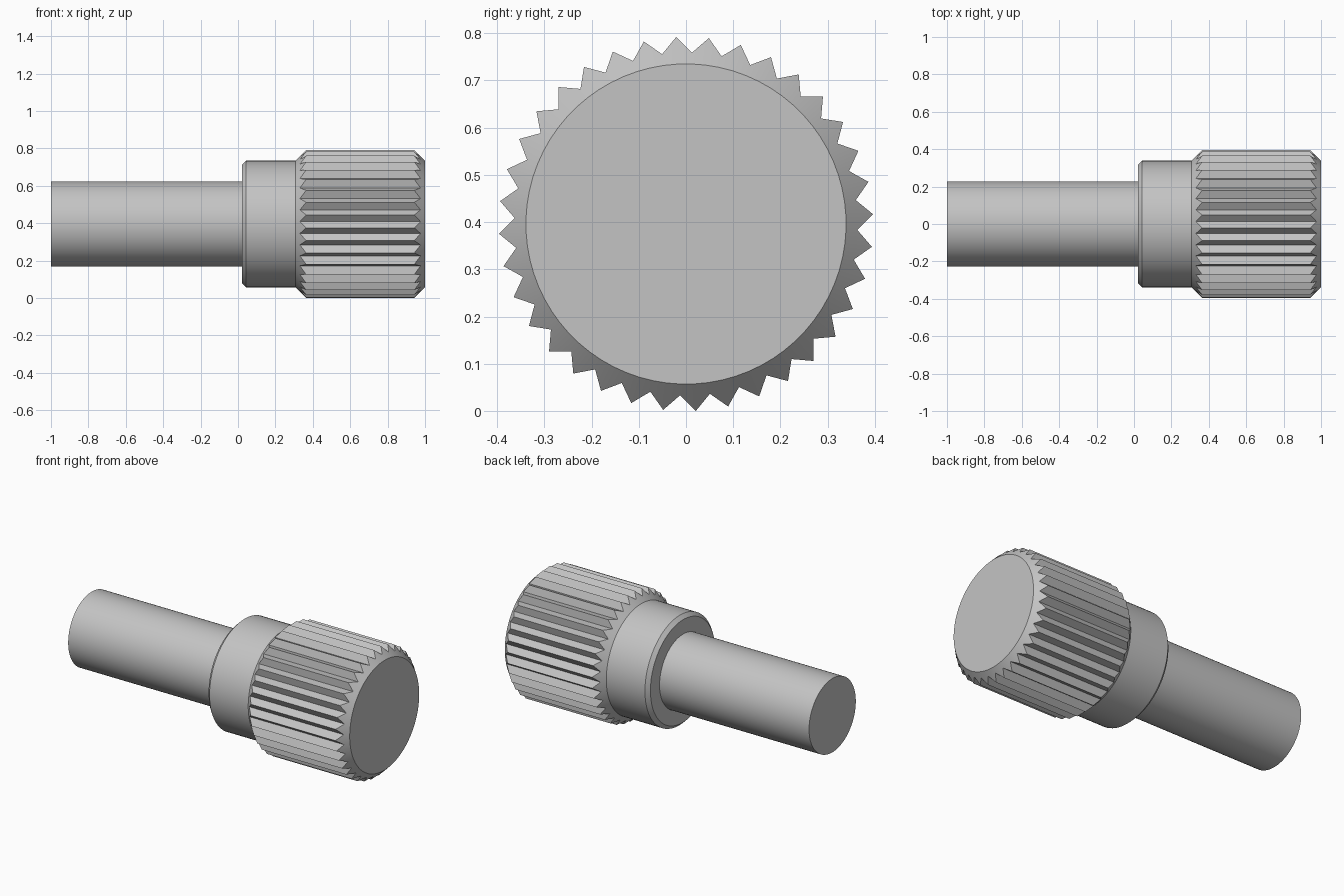
import bpy, bmesh, math

SEGMENTS = 72            # two per tooth
CENTRE_Z = 0.396
TIP_R, VALLEY_R, COLLAR_R, SHAFT_R = 0.3965, 0.363, 0.339, 0.228
HEAD_START, HEAD_END = 0.307, 1.0
START_ANGLE = math.radians(-3)

cube = bpy.data.objects.get("Cube")
if cube:
    bpy.data.objects.remove(cube, do_unlink=True)

steel = bpy.data.materials.new("grey_steel")
steel.use_nodes = True
COLOUR = (0.55, 0.55, 0.55, 1)
steel.diffuse_color = COLOUR
steel.node_tree.nodes["Principled BSDF"].inputs["Base Color"].default_value = COLOUR


def build(name, rings, cap_start=False, cap_end=False):
    """Skin rings lying along x; each ring is a function: index -> (x, radius)."""
    bm = bmesh.new()
    loops = []
    for ring in rings:
        loop = []
        for i in range(SEGMENTS):
            x, r = ring(i)
            a = START_ANGLE + math.tau * i / SEGMENTS
            loop.append(bm.verts.new((x, r * math.sin(a), CENTRE_Z + r * math.cos(a))))
        loops.append(loop)
    for low, high in zip(loops, loops[1:]):
        for i in range(SEGMENTS):
            j = (i + 1) % SEGMENTS
            bm.faces.new((low[i], high[i], high[j], low[j]))
    # Flat end discs
    if cap_start:
        bm.faces.new(loops[0])
    if cap_end:
        bm.faces.new(loops[-1][::-1])
    mesh = bpy.data.meshes.new(name)
    bm.to_mesh(mesh)
    bm.free()
    mesh.materials.append(steel)
    obj = bpy.data.objects.new(name, mesh)
    bpy.context.collection.objects.link(obj)
    bpy.ops.object.select_all(action='DESELECT')
    obj.select_set(True)
    bpy.context.view_layer.objects.active = obj
    bpy.ops.object.shade_smooth_by_angle(angle=math.radians(30))
    return obj


def circle(x, r):
    return lambda i: (x, r)


def toothed(x, direction):
    """Alternating tips and valleys, set back along a 45 degree chamfer."""
    def ring(i):
        r = VALLEY_R if i % 2 else TIP_R
        return x + direction * (r - COLLAR_R), r
    return ring


# Plain shaft
build("shaft", [circle(-1, SHAFT_R), circle(0.021, SHAFT_R)], cap_start=True)

# Collar with a shoulder and a small chamfer
build("collar", [circle(0.021, SHAFT_R), circle(0.021, COLLAR_R - 0.022),
                 circle(0.043, COLLAR_R), circle(HEAD_START, COLLAR_R)])

# Knurled head with chamfered ends
build("knurled_head", [circle(HEAD_START, COLLAR_R), toothed(HEAD_START, 1),
                       toothed(HEAD_END, -1), circle(HEAD_END, COLLAR_R)], cap_end=True)
